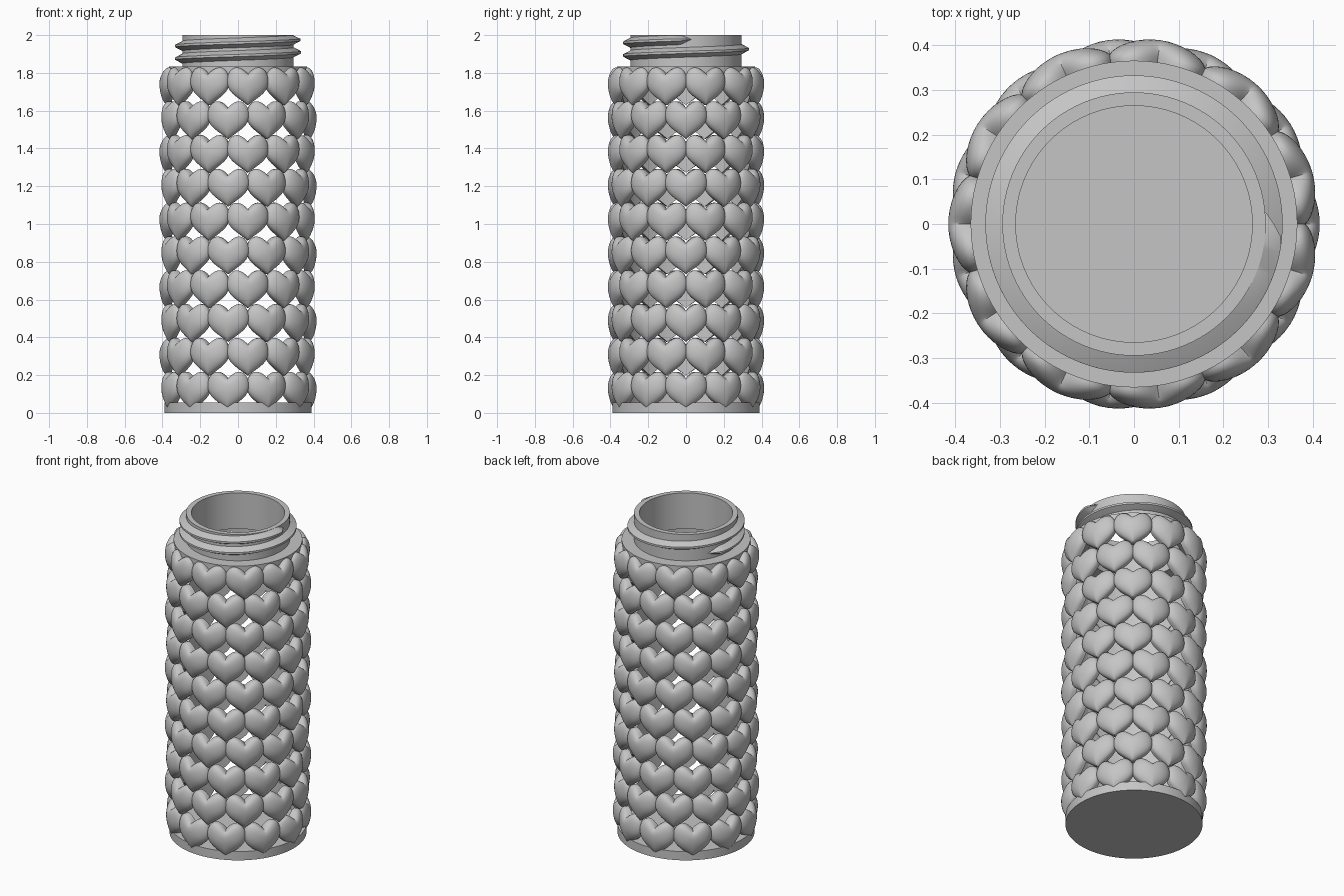
import bpy, bmesh
from math import sin, cos, pi, tau, radians

cube = bpy.data.objects.get("Cube")
if cube:
    bpy.data.objects.remove(cube)

grey = bpy.data.materials.new("plain_grey")
grey.use_nodes = True
colour = (0.56, 0.56, 0.56, 1)
grey.diffuse_color = colour
grey.node_tree.nodes["Principled BSDF"].inputs["Base Color"].default_value = colour


def make_mesh(name, bm):
    bmesh.ops.remove_doubles(bm, verts=bm.verts, dist=1e-5)
    bmesh.ops.recalc_face_normals(bm, faces=bm.faces)
    mesh = bpy.data.meshes.new(name)
    bm.to_mesh(mesh)
    bm.free()
    mesh.materials.append(grey)
    return mesh


def add_object(name, mesh):
    ob = bpy.data.objects.new(name, mesh)
    bpy.context.collection.objects.link(ob)
    return ob


def smooth(ob, angle):
    bpy.ops.object.select_all(action="DESELECT")
    ob.select_set(True)
    bpy.context.view_layer.objects.active = ob
    bpy.ops.object.shade_smooth_by_angle(angle=radians(angle))


def bridge(bm, a, b):
    """Join two closed rings of vertices with quads."""
    n = len(a)
    for i in range(n):
        j = (i + 1) % n
        bm.faces.new((a[i], a[j], b[j], b[i]))


def lathe(name, profile, segments=96):
    """Revolve a closed (radius, height) profile around z."""
    bm = bmesh.new()
    rings = [[bm.verts.new((r * cos(tau * k / segments), r * sin(tau * k / segments), z))
              for r, z in profile] for k in range(segments)]
    for k in range(segments):
        bridge(bm, rings[k], rings[(k + 1) % segments])
    smooth(add_object(name, make_mesh(name, bm)), 30)


# Solid base disc
bm = bmesh.new()
bmesh.ops.create_cone(bm, cap_ends=True, segments=96, radius1=0.39, radius2=0.39, depth=0.055)
bmesh.ops.translate(bm, verts=bm.verts, vec=(0, 0, 0.0275))
smooth(add_object("base", make_mesh("base", bm)), 30)

# Flat collar with the open neck above it
lathe("collar_and_neck", [(0.265, 1.775), (0.366, 1.775), (0.366, 1.835),
                          (0.295, 1.835), (0.295, 2.0), (0.265, 2.0)])

# Screw thread: a blunt triangular section swept up a helix, tapered at both ends
START, END, PITCH = radians(150), radians(725), 0.067
STEPS = 180
bm = bmesh.new()
sections = []
for k in range(STEPS + 1):
    a = START + (END - START) * k / STEPS
    fade = min(1, 0.05 + (a - START) / 0.25, 0.05 + (END - a) / 0.2)
    z = 1.977 - (END - a) / tau * PITCH
    crest = 0.295 + 0.038 * fade
    shape = [(0.285, -0.03 * fade), (0.295, -0.026 * fade), (crest, -0.006 * fade),
             (crest, 0.006 * fade), (0.295, 0.026 * fade), (0.285, 0.03 * fade)]
    sections.append([bm.verts.new((r * cos(a), r * sin(a), min(z + h, 1.999))) for r, h in shape])
for s, t in zip(sections, sections[1:]):
    bridge(bm, s, t)
bm.faces.new(sections[0])
bm.faces.new(sections[-1])
smooth(add_object("screw_thread", make_mesh("screw_thread", bm)), 25)

# One puffy heart, wrapped onto the cylinder at the +x side, tip at height 0
OUTLINE, RINGS = 48, 10
RIM, INNER, DOME = 0.37, 0.35, 0.046
MIDDLE = 0.1125
bm = bmesh.new()


def heart_point(t, f, radius):
    """Heart outline at the rim (f = 1), easing to an oval near the middle."""
    s = sin(t)
    heart_u = 0.118 * s * abs(s)
    heart_v = 0.0075 * (13 * cos(t) - 3 * cos(2 * t) - 2 * cos(3 * t) - cos(4 * t))
    u = f * (f * heart_u + (1 - f) * 0.105 * s)
    v = f * (f * heart_v + (1 - f) * 0.09 * cos(t))
    a = u / 0.39
    return bm.verts.new((radius * cos(a), radius * sin(a), MIDDLE + v))


def heart_ring(f, radius):
    return [heart_point(tau * i / OUTLINE, f, radius) for i in range(OUTLINE)]


rings = [heart_ring(0.5, INNER), heart_ring(1, INNER)]
for k in range(RINGS):
    f = cos(pi / 2 * k / RINGS)
    rings.append(heart_ring(f, RIM + DOME * (1 - f * f) ** 0.5))
for a, b in zip(rings, rings[1:]):
    bridge(bm, a, b)
for ring, radius in ((rings[0], INNER), (rings[-1], RIM + DOME)):
    centre = bm.verts.new((radius, 0, MIDDLE))
    for i in range(OUTLINE):
        bm.faces.new((ring[i], ring[(i + 1) % OUTLINE], centre))
heart = make_mesh("heart", bm)

# Ten staggered rows of eleven hearts sharing the same mesh
ROWS, COUNT = 10, 11
for row in range(ROWS):
    for col in range(COUNT):
        ob = add_object(f"heart_row{row + 1}_{col + 1}", heart)
        ob.location.z = 0.018 + 0.179 * row
        ob.rotation_euler.z = tau / COUNT * (col + (0.5 if row % 2 else 0))
smooth(ob, 40)
